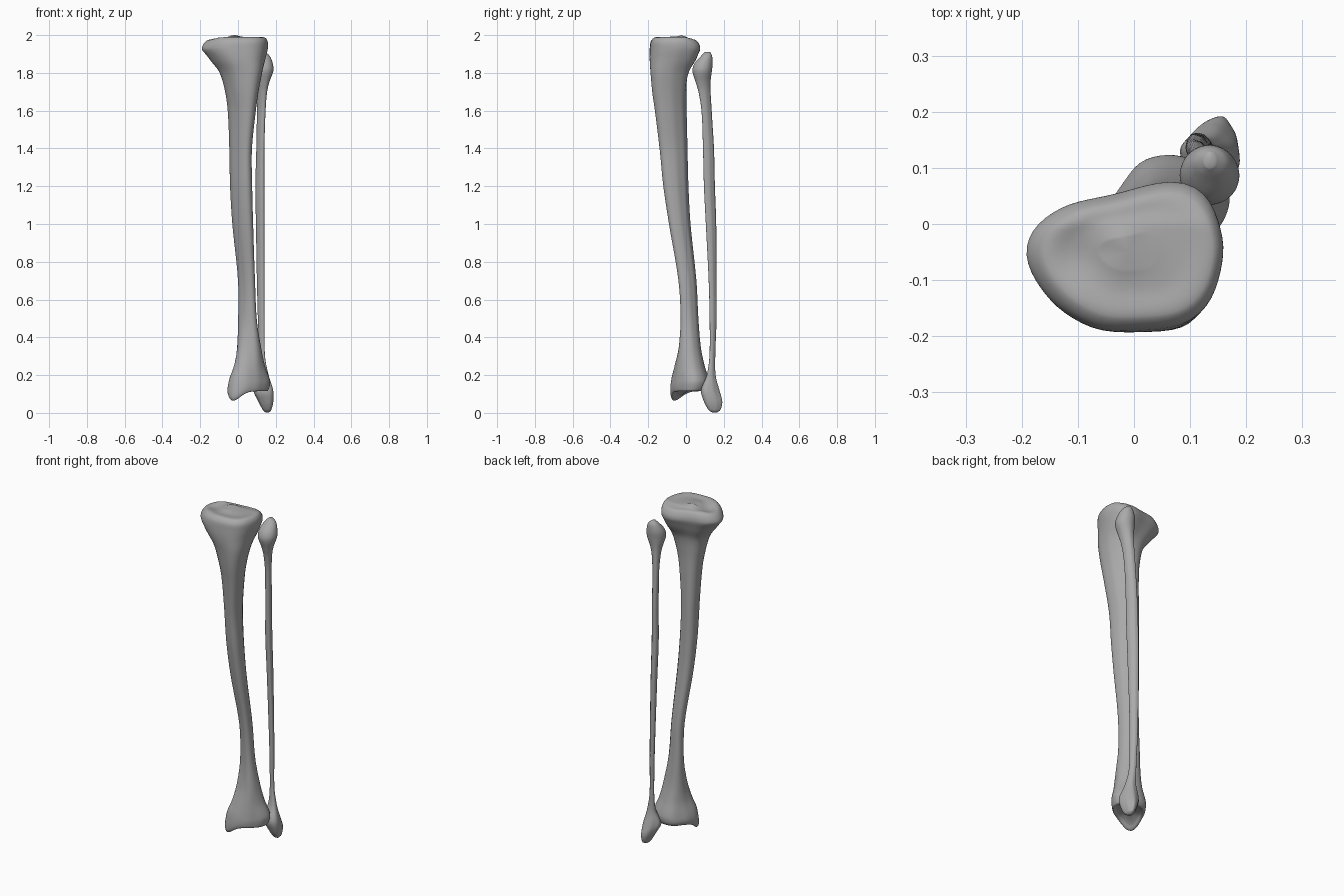
import bpy
import bmesh
import math
from mathutils import Vector

if "Cube" in bpy.data.objects:
    bpy.data.objects.remove(bpy.data.objects["Cube"], do_unlink=True)

SIDES = 56
STEPS = 6

# Cross-section outlines, each filling a square from -1 to 1
PLATEAU = [(-1, .02), (-.92, .36), (-.6, .66), (-.03, .81), (.37, .96), (.66, 1),
           (.86, .74), (1, .14), (.94, -.32), (.83, -.69), (.57, -.95),
           (-.26, -1), (-.66, -.7), (-.89, -.32)]
SHAFT = [(.75, -1), (1, -.6), (.9, .1), (.4, .75), (-.4, 1), (-.85, .85),
         (-1, .4), (-.75, -.25), (-.1, -.8), (.4, -1)]
ANKLE = [(-1, -.5), (-.85, .2), (-.4, .9), (.1, 1), (.7, .75), (1, .3),
         (.85, -.2), (.4, -.7), (-.2, -1), (-.8, -.95)]
ROUND = [(math.cos(i * math.pi / 6), math.sin(i * math.pi / 6)) for i in range(12)]
BLADE = [(1, -.7), (.85, .1), (.2, .8), (-.7, 1), (-1, .4), (-.6, -.4), (.1, -.9), (.7, -1)]
MALLEOLUS = [(1, -.6), (.85, .3), (.3, 1), (-.4, .8), (-1, .1), (-.8, -.7), (0, -1), (.7, -1)]

# Rows from the ground up: height, x limits, y limits, outline position
TIBIA = [
    (.125, -.02, .13, -.05, .08, 2),
    (.115, -.045, .155, -.075, .105, 2),
    (.135, -.055, .166, -.083, .12, 2),
    (.17, -.05, .17, -.08, .122, 2),
    (.25, -.025, .145, -.065, .1, 1.8),
    (.35, -.01, .125, -.045, .08, 1.5),
    (.5, 0, .1, -.03, .066, 1.1),
    (.7, 0, .09, -.04, .055, 1),
    (1, -.03, .08, -.09, .024, 1),
    (1.2, -.042, .075, -.12, .013, 1),
    (1.4, -.046, .074, -.14, .008, 1),
    (1.6, -.055, .095, -.165, .005, .9),
    (1.7, -.07, .11, -.18, .008, .7),
    (1.8, -.1, .13, -.19, .022, .4),
    (1.87, -.15, .145, -.194, .055, .1),
    (1.93, -.19, .158, -.192, .074, 0),
    (1.967, -.184, .157, -.186, .072, 0),
    (1.988, -.16, .14, -.165, .055, 0),
    (1.986, -.11, .09, -.12, .02, 0),
    (1.988, -.06, .04, -.08, -.02, 0),
]
FIBULA = [
    (.003, .145, .165, .138, .165, 2),
    (.015, .132, .176, .12, .182, 2),
    (.06, .108, .187, .095, .192, 2),
    (.12, .082, .186, .08, .177, 2),
    (.2, .105, .162, .11, .158, 1.5),
    (.3, .11, .143, .124, .155, 1),
    (.5, .105, .14, .125, .162, 1),
    (.7, .1, .14, .12, .162, 1),
    (1, .095, .14, .105, .16, 1),
    (1.2, .092, .14, .095, .153, 1),
    (1.4, .097, .14, .09, .148, 1),
    (1.6, .1, .146, .082, .136, 1),
    (1.7, .1, .155, .065, .131, .7),
    (1.75, .095, .167, .05, .131, .4),
    (1.81, .082, .187, .034, .137, 0),
    (1.85, .085, .184, .045, .141, 0),
    (1.89, .105, .168, .08, .138, 0),
    (1.91, .125, .145, .1, .128, 0),
]


def outline(points):
    """Resample a closed outline at even angles, soften it, refit it to the square."""
    radii = []
    for i in range(SIDES):
        a = 2 * math.pi * i / SIDES
        d = Vector((math.cos(a), math.sin(a)))
        best = 0
        for p, q in zip(points, points[1:] + points[:1]):
            p, q = Vector(p), Vector(q)
            e = q - p
            den = d.cross(e)
            if abs(den) > 1e-6:
                along, r = p.cross(d) / den * -1, p.cross(e) / den
                along = (d.cross(p) / den) * -1
                if -1e-4 <= along <= 1 + 1e-4:
                    best = max(best, r)
        radii.append(best)
    for _ in range(4):
        radii = [(radii[i - 1] + 2 * radii[i] + radii[(i + 1) % SIDES]) / 4
                 for i in range(SIDES)]
    ring = [Vector((r * math.cos(2 * math.pi * i / SIDES),
                    r * math.sin(2 * math.pi * i / SIDES))) for i, r in enumerate(radii)]
    xs, ys = [v.x for v in ring], [v.y for v in ring]
    return [Vector(((v.x - min(xs)) / (max(xs) - min(xs)),
                    (v.y - min(ys)) / (max(ys) - min(ys)))) for v in ring]


def spline(rows):
    """Smooth the rows with slopes limited by the spacing of their heights."""
    out = []
    for i in range(len(rows) - 1):
        a, b = rows[i], rows[i + 1]
        before, after = rows[max(i - 1, 0)], rows[min(i + 2, len(rows) - 1)]
        gap = math.dist(a[:3], b[:3])
        ga = gap / (gap + math.dist(before[:3], a[:3]))
        gb = gap / (gap + math.dist(b[:3], after[:3]))
        for s in range(STEPS):
            t = s / STEPS
            h = t * t * (3 - 2 * t)
            out.append([p + (q - p) * h + (q - o) * ga * t * (1 - t) ** 2
                        - (n - p) * gb * t * t * (1 - t)
                        for o, p, q, n in zip(before, a, b, after)])
    return out + [list(rows[-1])]


def loft(name, rows, shapes, material, sculpt=None):
    shapes = [outline(s) for s in shapes]
    bm = bmesh.new()
    rings = []
    for z, left, right, front, back, kind in spline(rows):
        kind = min(max(kind, 0), 2)
        k = min(int(kind), 1)
        ring = []
        for p, q in zip(shapes[k], shapes[k + 1]):
            c = p.lerp(q, kind - k)
            co = Vector((left + (right - left) * c.x, front + (back - front) * c.y, z))
            ring.append(bm.verts.new(sculpt(co) if sculpt else co))
        rings.append(ring)
    for low, high in zip(rings, rings[1:]):
        for i in range(SIDES):
            j = (i + 1) % SIDES
            bm.faces.new((low[i], low[j], high[j], high[i]))
    # Close both ends with a fan
    for ring in (rings[0], rings[-1]):
        bmesh.ops.poke(bm, faces=[bm.faces.new(ring)])
    bmesh.ops.recalc_face_normals(bm, faces=bm.faces)
    mesh = bpy.data.meshes.new(name)
    bm.to_mesh(mesh)
    bm.free()
    mesh.materials.append(material)
    for face in mesh.polygons:
        face.use_smooth = True
    obj = bpy.data.objects.new(name, mesh)
    bpy.context.collection.objects.link(obj)
    return obj


def bump(x, y, cx, cy, size):
    return math.exp(-((x - cx) ** 2 + (y - cy) ** 2) / size ** 2)


def shape_tibia(co):
    """Dish and tilt the knee surface, and pull down the inner ankle point."""
    x, y, z = co
    top = min(max((z - 1.9) / .07, 0), 1)
    z += top * (.014 * bump(x, y, -.02, -.04, .04) - .012 * bump(x, y, -.1, -.06, .05)
                - .2 * max(0, -x - .1) - .3 * max(0, y))
    low = min(max((.19 - z) / .06, 0), 1)
    z -= low * .05 * bump(x, y, -.025, -.06, .055)
    return Vector((x, y, z))


bone = bpy.data.materials.new("bone_grey")
bone.use_nodes = True
bone.diffuse_color = (.4, .4, .4, 1)
bone.node_tree.nodes["Principled BSDF"].inputs["Base Color"].default_value = (.4, .4, .4, 1)

loft("shin_bone", TIBIA, (PLATEAU, SHAFT, ANKLE), bone, shape_tibia)
loft("calf_bone", FIBULA, (ROUND, BLADE, MALLEOLUS), bone)
